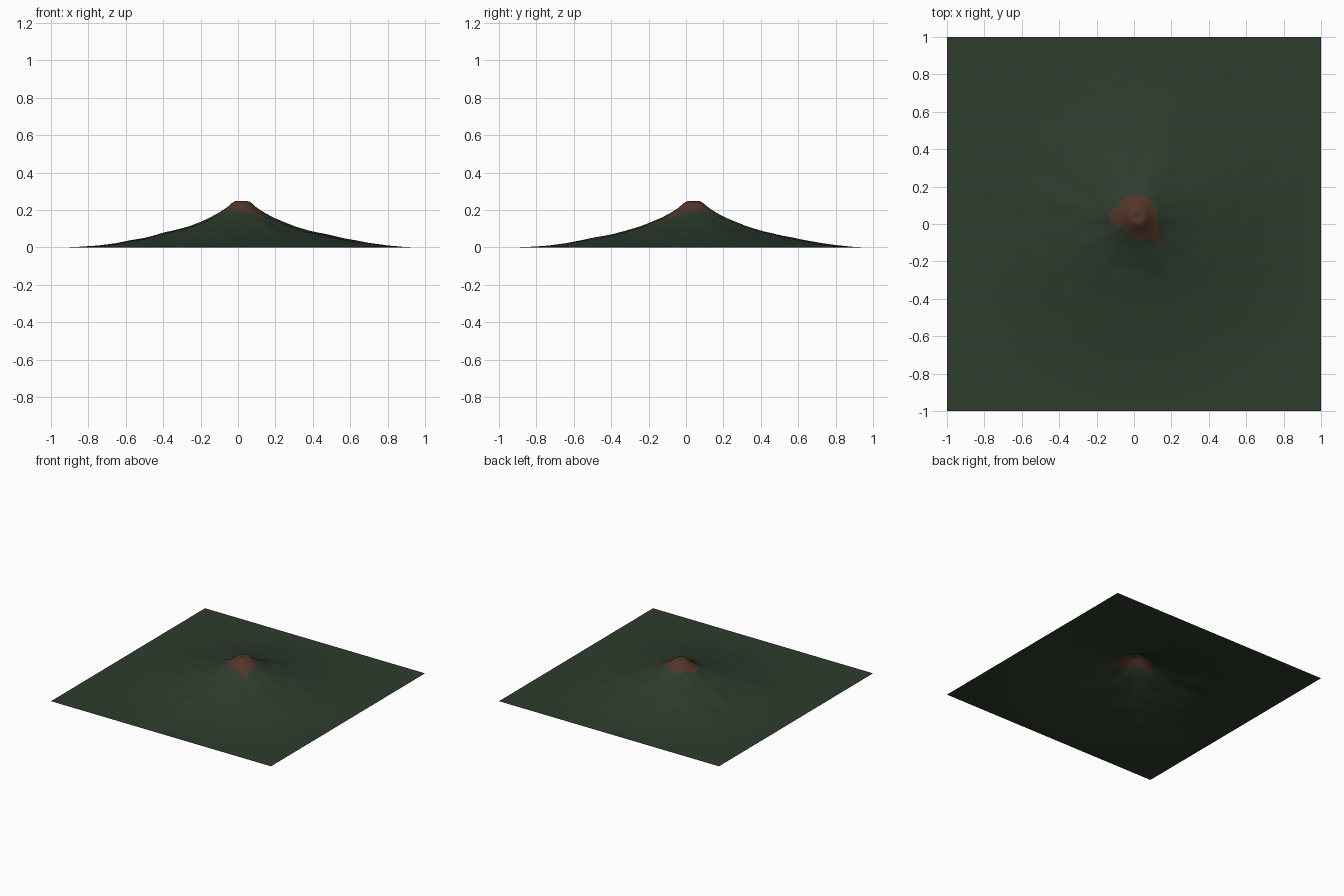
import bpy, bmesh, math
from mathutils import Vector, noise

if "Cube" in bpy.data.objects:
    bpy.data.objects.remove(bpy.data.objects["Cube"])

CX, CY = 0.02, 0.04   # summit position
# mountain height against distance from the summit
PROFILE = [(0, .241), (.015, .243), (.03, .25), (.05, .24), (.08, .213), (.12, .187),
           (.17, .159), (.22, .138), (.28, .116), (.37, .089), (.48, .062), (.58, .042),
           (.68, .023), (.78, .010), (.88, .003), (.98, 0), (2, 0)]
# reach of the bare rock cap against compass angle
CAP = [(0, .108), (45, .11), (80, .122), (120, .122), (150, .115), (177, .158), (195, .14),
       (215, .10), (240, .10), (270, .118), (300, .15), (310, .205), (320, .15), (340, .11), (360, .108)]


def lerp_table(table, t):
    for (a, va), (b, vb) in zip(table, table[1:]):
        if t <= b:
            return va + (vb - va) * (t - a) / (b - a)
    return table[-1][1]


def height(x, y):
    dx, dy = x - CX, y - CY
    r = math.hypot(dx, dy)
    z = lerp_table(PROFILE, r)
    # shallow gullies running downhill, plus small bumps
    d = Vector((dx, dy, 0)) / max(r, 1e-4)
    fade = max(0, min(1, (r - 0.04) / 0.15)) * max(0, min(1, (0.85 - r) / 0.4))
    z += fade * 0.006 * noise.noise(d * 3.5 + Vector((0, 0, r * 2.5)))
    z += fade * 0.004 * noise.noise(Vector((x * 9, y * 9, 3.3)))
    # border stays flat
    edge = min(1, (1 - max(abs(x), abs(y))) / 0.15)
    return max(0, z * edge)


def material(name, color):
    m = bpy.data.materials.new(name)
    m.diffuse_color = (*color, 1)
    m.use_nodes = True
    m.node_tree.nodes["Principled BSDF"].inputs["Base Color"].default_value = m.diffuse_color
    return m


# terrain sheet
bm = bmesh.new()
bmesh.ops.create_grid(bm, x_segments=140, y_segments=140, size=1)
for v in bm.verts:
    v.co.z = height(v.co.x, v.co.y)

# bare rock cap around the summit, forest elsewhere
for f in bm.faces:
    c = f.calc_center_median()
    dx, dy = c.x - CX, c.y - CY
    ang = math.degrees(math.atan2(dy, dx)) % 360
    f.material_index = int(math.hypot(dx, dy) < lerp_table(CAP, ang))
    f.smooth = True

mesh = bpy.data.meshes.new("mountain_terrain")
bm.to_mesh(mesh)
bm.free()
mesh.materials.append(material("forest green", (0.027, 0.045, 0.027)))
mesh.materials.append(material("rock brown", (0.085, 0.036, 0.024)))
obj = bpy.data.objects.new("mountain_terrain", mesh)
bpy.context.collection.objects.link(obj)
